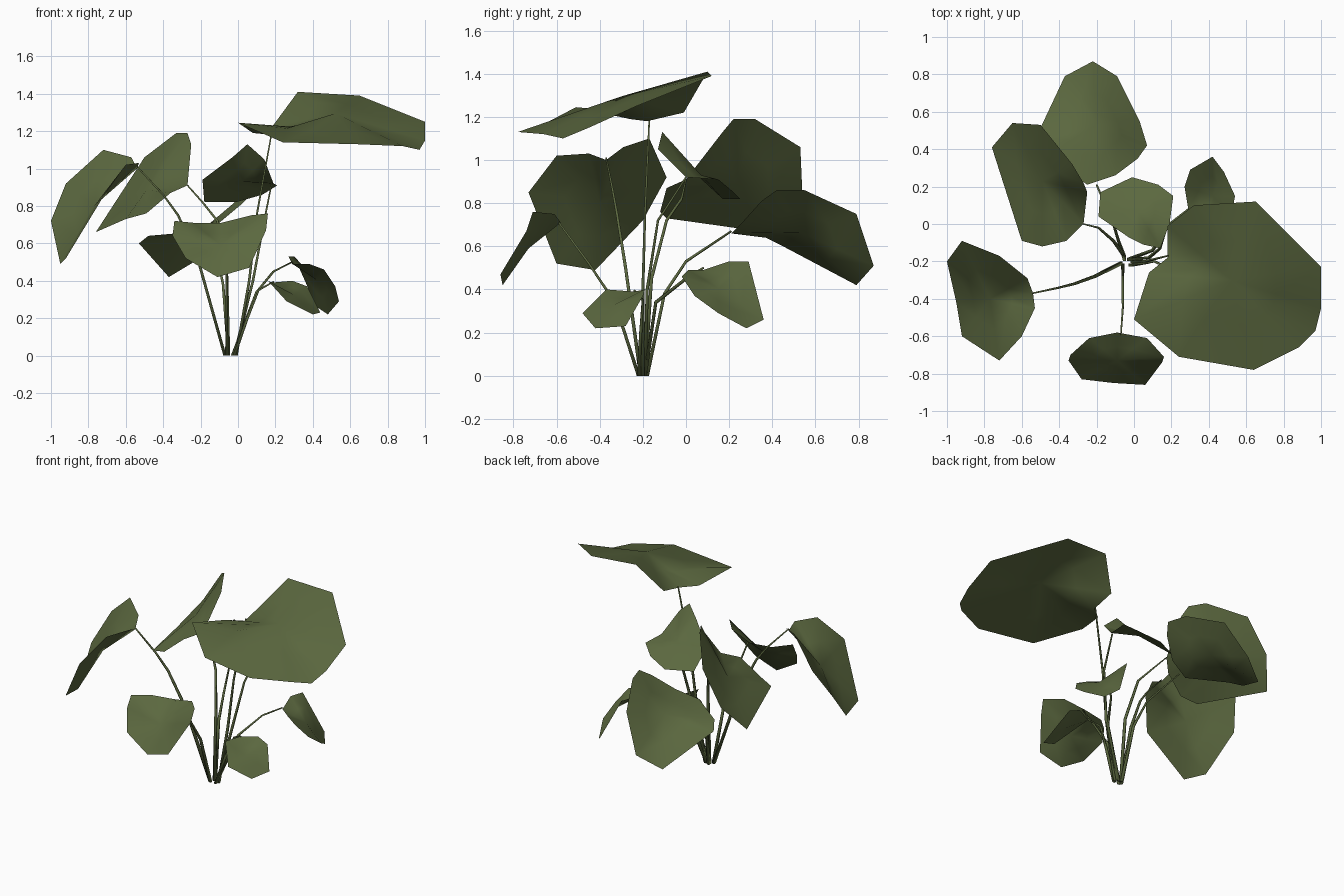
import bpy, bmesh
from mathutils import Vector

# one flat colour for the whole plant
green = bpy.data.materials.new("leaf green")
green.diffuse_color = (0.105, 0.138, 0.050, 1)


def finish(bm, name):
    mesh = bpy.data.meshes.new(name)
    for f in bm.faces:
        f.smooth = True
    bm.to_mesh(mesh)
    bm.free()
    mesh.materials.append(green)
    ob = bpy.data.objects.new(name, mesh)
    bpy.context.collection.objects.link(ob)


def leaf(name, centre, *outline, dips={}):
    """Thin blade: outline ring, half-way ring (some points dipped), centre."""
    bm = bmesh.new()
    c = Vector(centre)
    rim = [Vector(p) for p in outline]
    outer = [bm.verts.new(p) for p in rim]
    inner = [bm.verts.new(c.lerp(p, 0.5) - Vector((0, 0, dips.get(i, 0))))
             for i, p in enumerate(rim)]
    mid = bm.verts.new(c)
    n = len(rim)
    for i in range(n):
        j = (i + 1) % n
        bm.faces.new((outer[i], outer[j], inner[j], inner[i]))
        bm.faces.new((inner[i], inner[j], mid))
    bm.normal_update()
    # the upper side faces up
    if sum(f.normal.z * f.calc_area() for f in bm.faces) < 0:
        bmesh.ops.reverse_faces(bm, faces=bm.faces[:])
    finish(bm, name)


def stalk(name, *path, r0=0.012, r1=0.005, sides=4):
    """Tapered low-sided tube along a path."""
    bm = bmesh.new()
    pts = [Vector(p) for p in path]
    rings = []
    last = len(pts) - 1
    for i, p in enumerate(pts):
        d = (pts[min(i + 1, last)] - pts[max(i - 1, 0)]).normalized()
        u = d.cross(Vector((0, 1, 0.1))).normalized()
        if i == 0:
            u = Vector((-1, 0, 0))
            d = Vector((0, 0, 1))
        v = d.cross(u)
        r = r0 + (r1 - r0) * i / last
        offs = ((u + v), (v - u), (-u - v), (u - v))
        rings.append([bm.verts.new(p + o * r * 0.7) for o in offs])
    for a, b in zip(rings, rings[1:]):
        for k in range(sides):
            m = (k + 1) % sides
            bm.faces.new((a[k], a[m], b[m], b[k]))
    bm.faces.new(rings[0])
    bm.faces.new(rings[-1])
    bmesh.ops.recalc_face_normals(bm, faces=bm.faces[:])
    finish(bm, name)


# large top leaf on the right
leaf("large_leaf", (0.52, -0.30, 1.295),
     (0, -.51, 1.245), (.08, -.26, 1.19), (.18, -.18, 1.18), (.18, -.01, 1.22),
     (.32, .10, 1.41), (.65, .12, 1.39), (1, -.23, 1.25), (1, -.45, 1.15),
     (.97, -.57, 1.10), (.88, -.66, 1.12), (.64, -.78, 1.13), (.24, -.71, 1.14),
     dips={0: .055, 1: .02, 11: .02})
stalk("large_leaf_stalk", (-.01, -.2, 0), (.06, -.2, .4), (.1, -.19, .75), (.18, -.17, 1.19))

# left leaf
leaf("left_leaf", (-.77, -.40, .80),
     (-.54, -.37, 1.0), (-.57, -.29, 1.06), (-.72, -.17, 1.10), (-.92, -.09, .92),
     (-1, -.20, .72), (-.95, -.42, .49), (-.92, -.60, .52), (-.72, -.73, .85),
     (-.60, -.60, 1.02), (-.53, -.45, 1.03))
stalk("left_leaf_stalk", (-.07, -.21, 0), (-.21, -.28, .5), (-.32, -.32, .75),
      (-.40, -.34, .86), (-.54, -.37, 1.01))

# rear left leaf
leaf("rear_left_leaf", (-.49, .23, .885),
     (-.27, .22, 1.19), (-.33, .32, 1.19), (-.50, .53, 1.06), (-.65, .54, .83),
     (-.76, .41, .66), (-.60, -.09, .73), (-.49, -.12, .76), (-.36, -.09, .87),
     (-.27, 0, .91), (-.25, .17, 1.13))
stalk("rear_left_leaf_stalk", (-.05, -.19, 0), (-.06, -.16, .45), (-.11, -.09, .72),
      (-.19, -.02, .82), (-.27, 0, .91))

# back leaf
leaf("back_leaf", (-.20, .53, .665),
     (-.22, .87, .51), (-.37, .79, .42), (-.53, .45, .60), (-.48, .37, .64),
     (-.25, .21, .66), (-.10, .26, .71), (.02, .35, .81), (.07, .42, .86),
     (.03, .55, .86), (-.09, .79, .75))
stalk("back_leaf_stalk", (-.05, -.18, 0), (-.08, -.1, .38), (-.11, 0, .53), (-.20, .21, .67))

# front leaf
leaf("front_leaf", (-.09, -.73, .59),
     (-.34, -.70, .72), (-.35, -.73, .64), (-.28, -.83, .52), (-.11, -.85, .42),
     (.06, -.86, .47), (.15, -.74, .67), (.16, -.71, .76), (.07, -.61, .75),
     (-.09, -.58, .71), (-.24, -.61, .71))
stalk("front_leaf_stalk", (-.06, -.22, 0), (-.06, -.33, .34), (-.06, -.45, .52), (-.07, -.59, .71))

# upper middle leaf
leaf("middle_leaf", (.02, .07, .93),
     (-.19, .04, .94), (-.03, -.07, 1.06), (.05, -.11, 1.13), (.14, -.13, 1.05),
     (.19, 0, .92), (.21, .15, .91), (.13, .21, .86), (-.01, .25, .82), (-.18, .17, .82))
stalk("middle_leaf_stalk", (-.02, -.19, 0), (.08, -.18, .4), (.14, -.13, .72), (.18, 0, .92))

# low rear right leaf
leaf("rear_right_leaf", (.42, .15, .405),
     (.29, .08, .49), (.27, .2, .53), (.30, .29, .53), (.42, .36, .26), (.48, .28, .22),
     (.54, .15, .29), (.52, .04, .37), (.46, -.02, .46), (.38, .01, .49))
stalk("rear_right_leaf_stalk", (-.03, -.19, 0), (.1, -.14, .34), (.19, 0, .45), (.29, .08, .50))

# low front right leaf
leaf("small_leaf", (.30, -.34, .325),
     (.18, -.24, .39), (.16, -.37, .40), (.26, -.48, .29), (.40, -.42, .22),
     (.44, -.28, .23), (.37, -.20, .37), (.29, -.19, .40))
stalk("small_leaf_stalk", (-.02, -.22, 0), (.05, -.21, .2), (.11, -.2, .35), (.19, -.24, .395))
